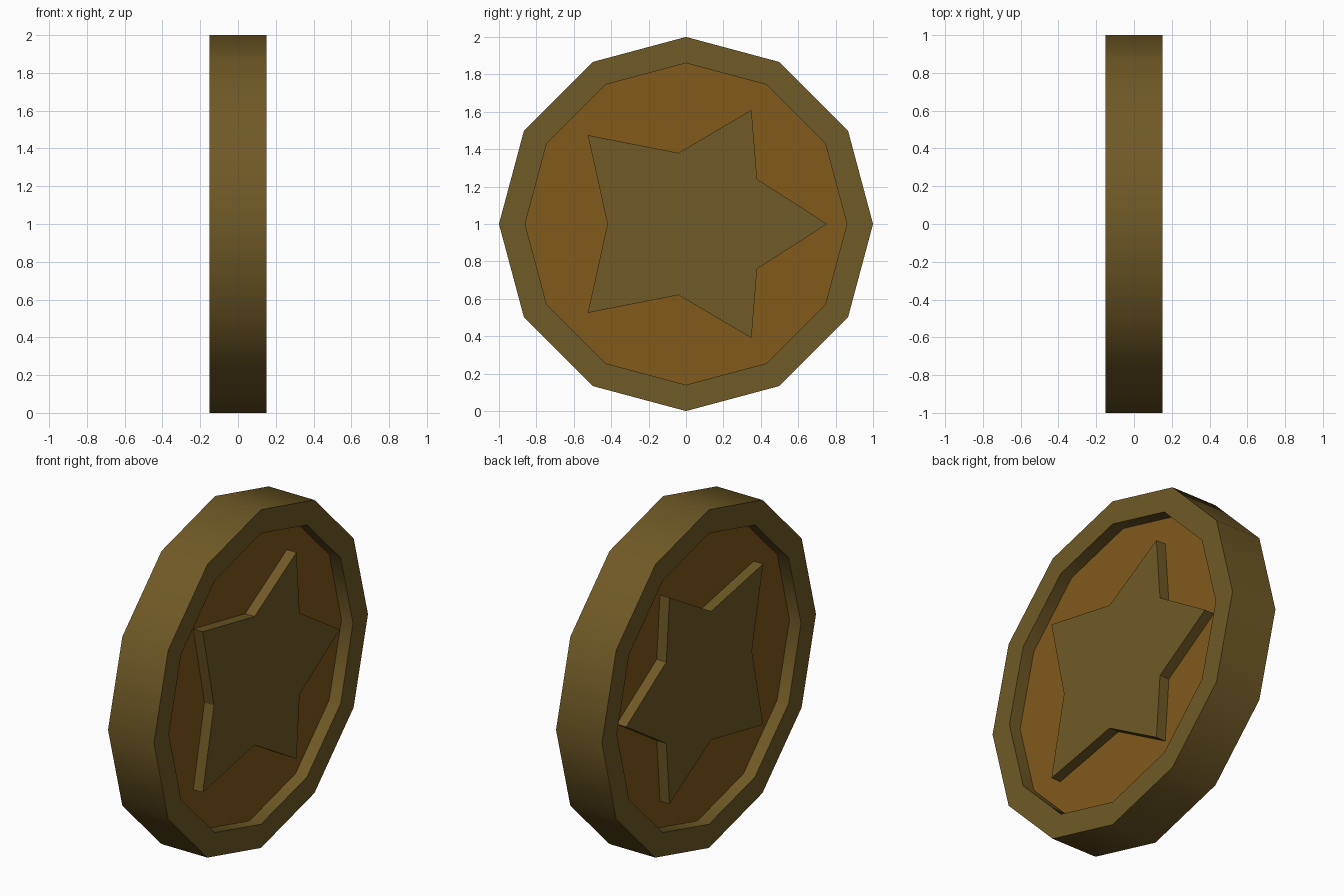
import bpy, bmesh, math
from mathutils import Matrix

if "Cube" in bpy.data.objects:
    bpy.data.objects.remove(bpy.data.objects["Cube"])

SIDES = 12
CENTRE_Z = 1.0


def material(name, rgb):
    m = bpy.data.materials.new(name)
    m.diffuse_color = (*rgb, 1)
    m.use_nodes = True
    m.node_tree.nodes["Principled BSDF"].inputs["Base Color"].default_value = m.diffuse_color
    return m


gold = material("dark_gold", (0.16, 0.10, 0.019))
bronze = material("bronze", (0.22, 0.10, 0.011))


def finish(name, bm, mat):
    bmesh.ops.recalc_face_normals(bm, faces=bm.faces)
    me = bpy.data.meshes.new(name)
    bm.to_mesh(me)
    bm.free()
    me.materials.append(mat)
    ob = bpy.data.objects.new(name, me)
    ob.location.z = CENTRE_Z
    bpy.context.collection.objects.link(ob)
    return ob


def smooth(ob, degrees):
    bpy.ops.object.select_all(action='DESELECT')
    ob.select_set(True)
    bpy.context.view_layer.objects.active = ob
    bpy.ops.object.shade_smooth_by_angle(angle=math.radians(degrees))


# Rim: rectangular section swept round the x axis
section = [(0.15, 1.0), (0.15, 0.86), (-0.15, 0.86), (-0.15, 1.0)]
bm = bmesh.new()
rings = []
for i in range(SIDES):
    a = math.tau * i / SIDES
    rings.append([bm.verts.new((x, r * math.cos(a), r * math.sin(a))) for x, r in section])
for i in range(SIDES):
    p, q = rings[i], rings[(i + 1) % SIDES]
    for j in range(4):
        k = (j + 1) % 4
        bm.faces.new((p[j], p[k], q[k], q[j]))
rim = finish("coin_rim", bm, gold)
smooth(rim, 35)

# Recessed floor: thin disc tucked into the rim
bm = bmesh.new()
bmesh.ops.create_cone(bm, cap_ends=True, segments=SIDES, radius1=0.87, radius2=0.87,
                      depth=0.15, matrix=Matrix.Rotation(math.pi / 2, 4, 'Y'))
finish("coin_floor", bm, bronze)

# Raised star: half outline reflected in z, extruded, mirrored to the other face
half = [(0.38, 0.24), (0.35, 0.61), (-0.04, 0.38), (-0.525, 0.475)]
outline = [(0.755, 0)] + half + [(-0.42, 0)] + [(y, -z) for y, z in reversed(half)]
bm = bmesh.new()
face = bm.faces.new([bm.verts.new((0.07, y, z)) for y, z in outline])
ext = bmesh.ops.extrude_face_region(bm, geom=[face])
bmesh.ops.translate(bm, vec=(0.067, 0, 0),
                    verts=[v for v in ext["geom"] if isinstance(v, bmesh.types.BMVert)])
star = finish("star", bm, gold)
star.modifiers.new("both_faces", 'MIRROR').use_axis = (True, False, False)
